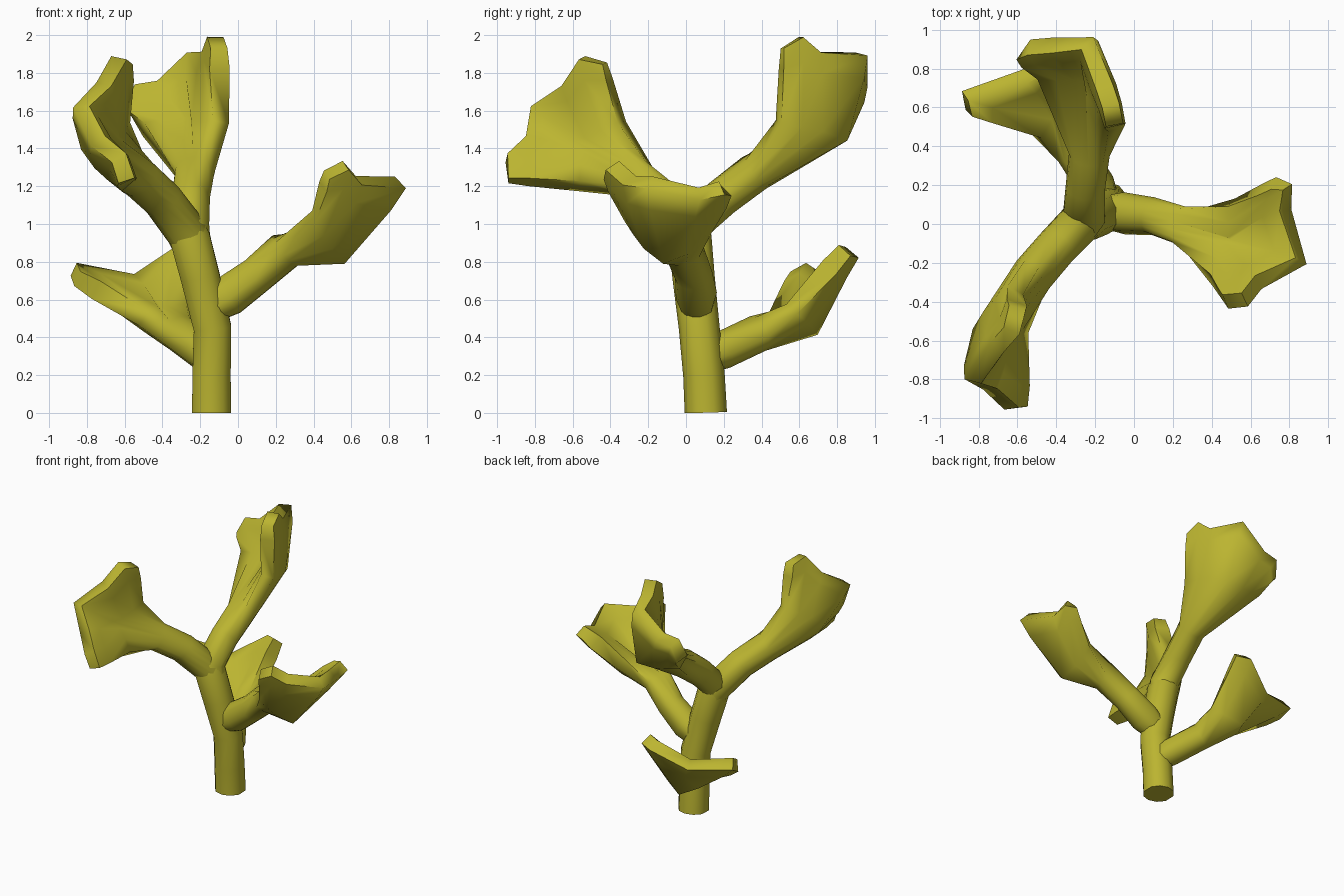
import bpy, bmesh, math
from mathutils import Vector as V

if "Cube" in bpy.data.objects:
    bpy.data.objects.remove(bpy.data.objects["Cube"])

mat = bpy.data.materials.new("olive_yellow")
mat.diffuse_color = (0.5, 0.46, 0.03, 1)
mat.use_nodes = True
mat.node_tree.nodes["Principled BSDF"].inputs["Base Color"].default_value = mat.diffuse_color


def sheet(name, grid, half, round_rows):
    """Closed skin around a grid of centre points, with a half thickness at each point."""
    bm = bmesh.new()
    rows, cols = len(grid), len(grid[0])
    mid = cols // 2
    top, bot = [], []
    for i in range(rows):
        a, b = [], []
        for j in range(cols):
            across = grid[i][min(j + 1, cols - 1)] - grid[i][max(j - 1, 0)]
            if i < round_rows:
                along = grid[min(i + 1, round_rows - 1)][mid] - grid[max(i - 1, 0)][mid]
            else:
                along = grid[min(i + 1, rows - 1)][j] - grid[i - 1][j]
            n = across.cross(along).normalized() * half[i][j]
            for side, p in ((a, grid[i][j] + n), (b, grid[i][j] - n)):
                p.z = max(p.z, 0)
                side.append(bm.verts.new(p))
        top.append(a)
        bot.append(b)
    for i in range(rows - 1):
        for j in range(cols - 1):
            for s in (top, bot):
                bm.faces.new((s[i][j], s[i][j + 1], s[i + 1][j + 1], s[i + 1][j]))
        for j in (0, cols - 1):
            bm.faces.new((top[i][j], top[i + 1][j], bot[i + 1][j], bot[i][j]))
    for i in (0, rows - 1):
        for j in range(cols - 1):
            bm.faces.new((top[i][j], top[i][j + 1], bot[i][j + 1], bot[i][j]))
    bmesh.ops.recalc_face_normals(bm, faces=bm.faces)
    me = bpy.data.meshes.new(name)
    bm.to_mesh(me)
    bm.free()
    me.materials.append(mat)
    ob = bpy.data.objects.new(name, me)
    bpy.context.collection.objects.link(ob)
    bpy.ops.object.select_all(action='DESELECT')
    ob.select_set(True)
    bpy.context.view_layer.objects.active = ob
    bpy.ops.object.shade_smooth_by_angle(angle=math.radians(72))


def stalk(path, across, cols):
    """Rows of a round stalk; path holds x, y, z, radius."""
    ang = [math.radians(157 - 134 * j / (cols - 1)) for j in range(cols)]
    pts = [V(p[:3]) for p in path]
    grid, half = [], []
    for i, p in enumerate(path):
        t = (pts[min(i + 1, len(pts) - 1)] - pts[max(i - 1, 0)]).normalized()
        d = (across - t * across.dot(t)).normalized()
        grid.append([pts[i] + d * p[3] * math.cos(a) for a in ang])
        half.append([p[3] * math.sin(a) for a in ang])
    return grid, half


def branch(name, path, mid, end, thick=0.09, tip=0.045):
    """Round stalk that spreads through a mid row (left, middle, right) to a lobed end row."""
    l, m, r = map(V, mid)
    n = len(end)
    grid, half = stalk(path, r - l, n)
    row = []
    for j in range(n):
        u = 2 * j / (n - 1)
        row.append(l.lerp(m, u) if u <= 1 else m.lerp(r, u - 1))
    end = [V(p) for p in end]
    swell = [math.sin(math.pi * j / (n - 1)) for j in range(n)]
    # full belly, then a softly rounded lip
    grid += [row, [a.lerp(b, 0.72) for a, b in zip(row, end)], end]
    half += [[thick * (0.5 + 0.5 * s) for s in swell], [0.055 + 0.015 * s for s in swell], [tip] * n]
    sheet(name, grid, half, len(path))


# leaning trunk
trunk = [(-.14, .105, 0, .112), (-.14, .095, .2, .11), (-.135, .07, .45, .108),
         (-.2, .04, .72, .112), (-.255, .02, .93, .115), (-.275, .015, 1.0, .1)]
sheet("trunk", *stalk(trunk, V((1, 0, 0)), 5), len(trunk))

# front left branch
branch("front_branch",
       [(-.2, .04, .74, .08), (-.265, .02, .95, .112), (-.4, -.12, 1.13, .108), (-.52, -.26, 1.24, .11)],
       [(-.61, -.34, 1.54), (-.75, -.57, 1.42), (-.58, -.56, 1.2)],
       [(-.6, -.43, 1.85), (-.63, -.55, 1.88), (-.71, -.64, 1.74), (-.83, -.81, 1.62),
        (-.74, -.85, 1.44), (-.63, -.95, 1.35), (-.59, -.94, 1.23)])

# tall back branch
branch("back_branch",
       [(-.21, .04, .74, .08), (-.26, .02, .98, .11), (-.25, .19, 1.14, .102), (-.23, .36, 1.27, .105)],
       [(-.09, .49, 1.54), (-.21, .8, 1.5), (-.5, .77, 1.5)],
       [(-.1, .51, 1.93), (-.12, .61, 1.99), (-.15, .7, 1.91), (-.24, .93, 1.9),
        (-.42, .92, 1.74), (-.54, .91, 1.72), (-.58, .88, 1.6)])

# right branch
branch("right_branch",
       [(-.16, .06, .55, .085), (-.05, .055, .62, .11), (.1, .04, .73, .1), (.25, -.01, .86, .105)],
       [(.4, -.29, 1.04), (.53, -.1, .87), (.5, .11, .98)],
       [(.47, -.4, 1.26), (.57, -.39, 1.31), (.64, -.3, 1.23), (.86, -.19, 1.22),
        (.78, .07, 1.16), (.79, .19, 1.19), (.72, .21, 1.18)])

# low back left branch with two lobes
branch("low_branch",
       [(-.14, .08, .28, .08), (-.19, .19, .33, .1), (-.31, .38, .42, .1)],
       [(-.5, .45, .5), (-.42, .65, .49), (-.25, .56, .55)],
       [(-.85, .57, .71), (-.87, .66, .76), (-.56, .76, .71), (-.33, .88, .85), (-.24, .84, .86)])
